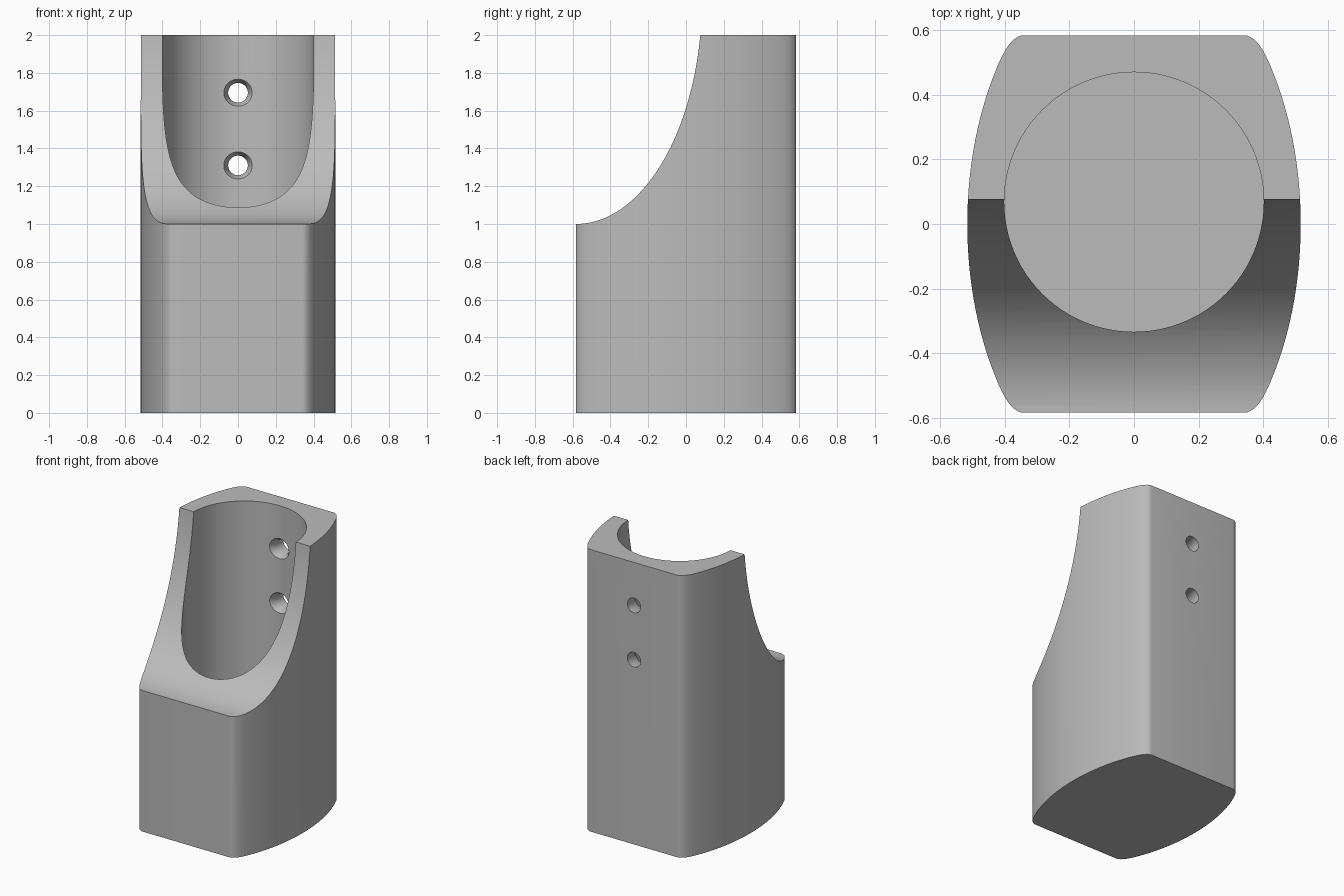
import bpy
import math
from mathutils import Vector

if "Cube" in bpy.data.objects:
    bpy.data.objects.remove(bpy.data.objects["Cube"], do_unlink=True)

HALF_X, HALF_Y, HEIGHT = 0.515, 0.583, 2.0
BORE_Y, BORE_R, FLOOR_Z = 0.068, 0.401, 0.115

grey = bpy.data.materials.new("plain grey")
grey.use_nodes = True
grey.diffuse_color = (0.5, 0.5, 0.5, 1)
grey.node_tree.nodes["Principled BSDF"].inputs["Base Color"].default_value = (0.5, 0.5, 0.5, 1)


def prism(name, ring, offset):
    """Extrude a closed ring of 3D points along an offset."""
    n = len(ring)
    verts = [Vector(p) for p in ring]
    verts += [v + Vector(offset) for v in verts]
    faces = [tuple(range(n))[::-1], tuple(range(n, 2 * n))]
    faces += [(i, (i + 1) % n, (i + 1) % n + n, i + n) for i in range(n)]
    mesh = bpy.data.meshes.new(name)
    mesh.from_pydata(verts, [], faces)
    obj = bpy.data.objects.new(name, mesh)
    bpy.context.collection.objects.link(obj)
    # make the normals point outwards
    bpy.context.view_layer.objects.active = obj
    bpy.ops.object.mode_set(mode="EDIT")
    bpy.ops.mesh.select_all(action="SELECT")
    bpy.ops.mesh.normals_make_consistent(inside=False)
    bpy.ops.object.mode_set(mode="OBJECT")
    return obj


def cut(target, cutter):
    cutter.hide_render = True
    mod = target.modifiers.new("cut", "BOOLEAN")
    mod.operation = "DIFFERENCE"
    mod.solver = "EXACT"
    mod.object = cutter
    bpy.ops.object.select_all(action="DESELECT")
    bpy.context.view_layer.objects.active = target
    target.select_set(True)
    bpy.ops.object.modifier_apply(modifier=mod.name)
    bpy.data.objects.remove(cutter, do_unlink=True)


def cone_along_y(y0, y1, r0, r1, z):
    bpy.ops.mesh.primitive_cone_add(
        vertices=48, radius1=r0, radius2=r1, depth=y1 - y0,
        location=(0, (y0 + y1) / 2, z), rotation=(-math.pi / 2, 0, 0))
    return bpy.context.object


# Body outline: bulging sides, flat front and back, rounded corners
SIDE_B, ARC_Y = 0.85, 0.5
arc_end = math.asin(ARC_Y / SIDE_B)
quarter = [Vector((HALF_X * math.cos(t), SIDE_B * math.sin(t)))
           for t in (arc_end * i / 16 for i in range(17))]
start, corner, end = quarter[-1], Vector((0.38, HALF_Y)), Vector((0.34, HALF_Y))
for i in range(1, 9):
    t = i / 8
    quarter.append(start * (1 - t) ** 2 + corner * 2 * t * (1 - t) + end * t * t)
right_back = [(p.x, p.y, 0) for p in quarter]
left_back = [(-x, y, z) for x, y, z in reversed(right_back)]
back_half = right_back + left_back
front_half = [(-x, -y, z) for x, y, z in back_half[1:-1]]
body = prism("holder_body", back_half + front_half, (0, 0, HEIGHT))

# Curved scoop taken out of the upper front
SCOOP_A, SCOOP_B = 0.668, 1.2
ring = [(-1, -HALF_Y + SCOOP_A * math.sin(t), 1 + SCOOP_B * (1 - math.cos(t)))
        for t in (math.pi / 2 * i / 48 for i in range(49))]
ring += [(-1, -1, 1 + SCOOP_B), (-1, -1, 1)]
cut(body, prism("scoop_cutter", ring, (2, 0, 0)))

# Round blind bore
bpy.ops.mesh.primitive_cylinder_add(vertices=96, radius=BORE_R, depth=HEIGHT,
                                    location=(0, BORE_Y, FLOOR_Z + HEIGHT / 2))
cut(body, bpy.context.object)

# Two countersunk screw holes through the back wall
for z in (1.31, 1.695):
    cut(body, cone_along_y(0.3, 0.8, 0.052, 0.052, z))
    cut(body, cone_along_y(0.455, 0.505, 0.079, 0.052, z))

body.data.materials.clear()
body.data.materials.append(grey)
for face in body.data.polygons:
    face.material_index = 0
bpy.ops.object.select_all(action="DESELECT")
body.select_set(True)
bpy.context.view_layer.objects.active = body
bpy.ops.object.shade_smooth_by_angle(angle=math.radians(30))
